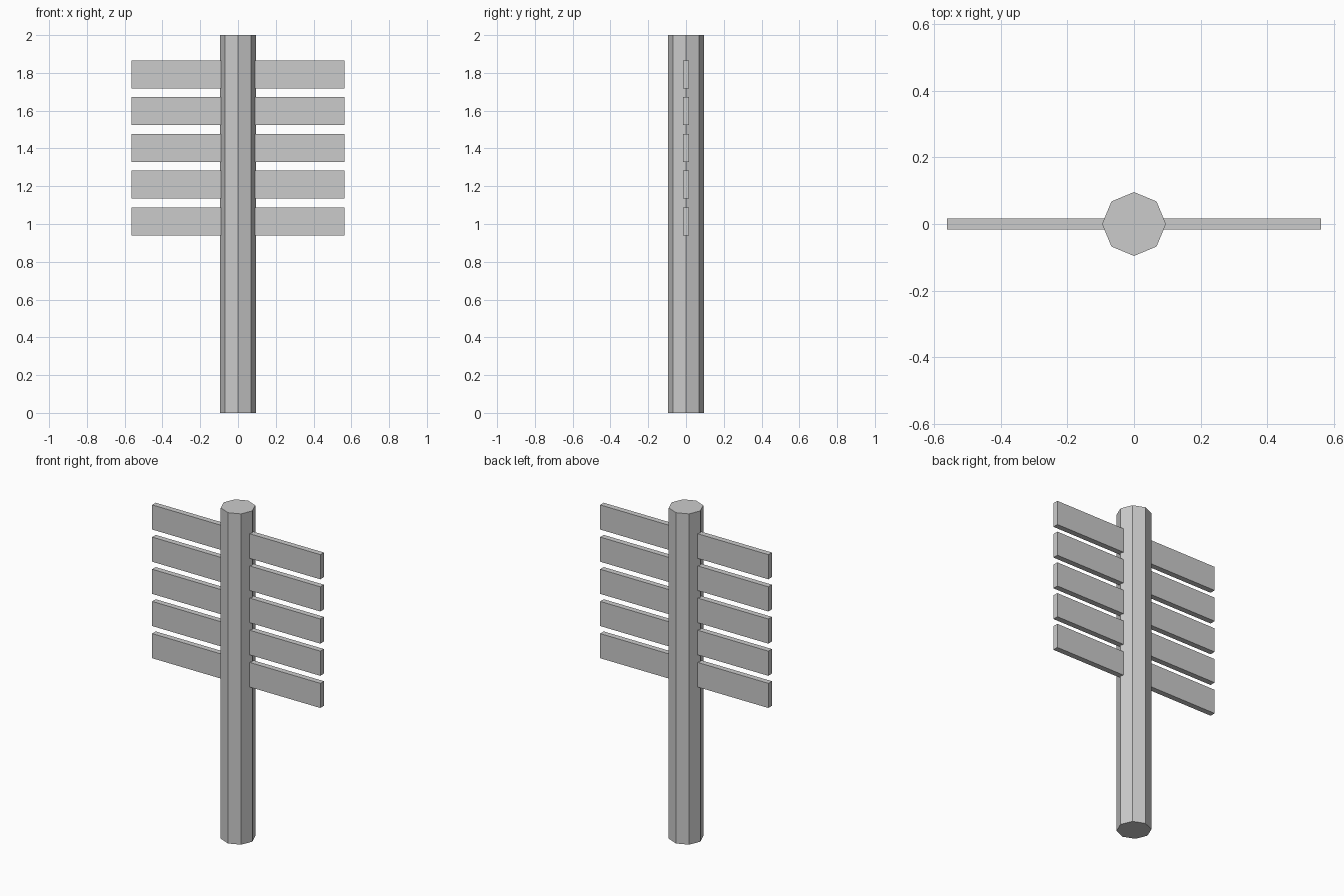
import bpy

if "Cube" in bpy.data.objects:
    bpy.data.objects.remove(bpy.data.objects["Cube"])

# Octagonal post with corners on the x and y axes
bpy.ops.mesh.primitive_cylinder_add(vertices=8, radius=0.096, depth=2, location=(0, 0, 1))
bpy.context.object.name = "post"

# Five evenly spaced boards passing through the post
for i in range(5):
    bpy.ops.mesh.primitive_cube_add(size=1, location=(0, 0, 1.014 + i * 0.1945))
    board = bpy.context.object
    board.name = f"board_{i + 1}"
    board.scale = (1.125, 0.034, 0.149)
    bpy.ops.object.transform_apply(location=False, rotation=False, scale=True)
